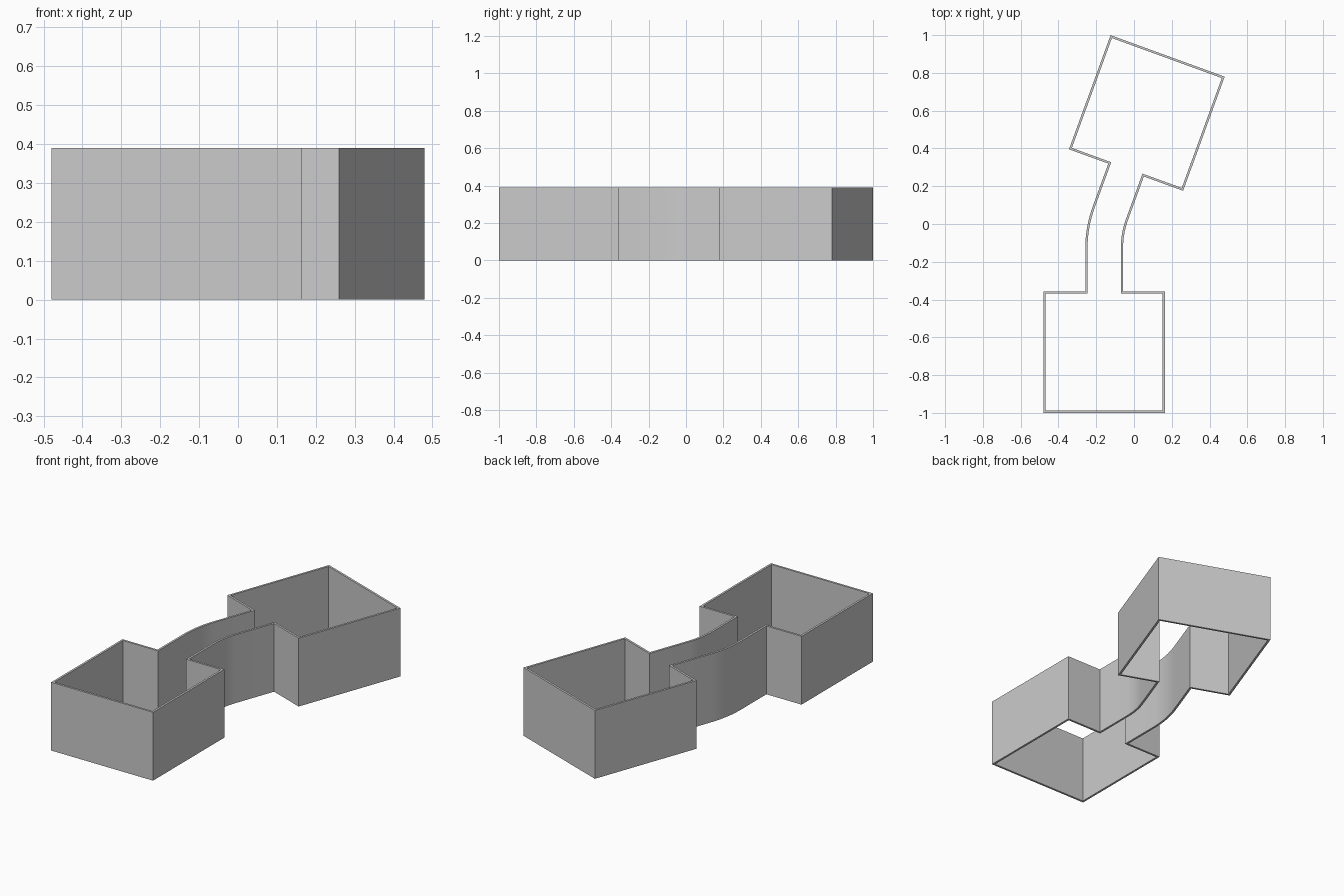
import bpy, bmesh
from math import sin, cos, tan, radians
from mathutils import Vector

if "Cube" in bpy.data.objects:
    bpy.data.objects.remove(bpy.data.objects["Cube"])

HEIGHT, WALL = 0.39, 0.012
ROOM, HALL = 0.3215, 0.1          # half widths
BEND, RADIUS, STEPS = radians(20), 0.55, 8
CORNER = Vector((-0.158, -0.033))  # where the two hall axes meet


def ahead(a):
    return Vector((sin(a), cos(a)))


def side(a):
    return Vector((cos(a), -sin(a)))


# Stations along the centre line: position, heading, half width
t = RADIUS * tan(BEND / 2)
start = CORNER - ahead(0) * t
pivot = start + side(0) * RADIUS
hall_a = Vector((CORNER.x, -1 + 2 * ROOM))
hall_b = CORNER + ahead(BEND) * 0.339
stations = [(Vector((CORNER.x, -1)), 0, ROOM), (hall_a, 0, ROOM), (hall_a, 0, HALL)]
for i in range(STEPS + 1):
    a = BEND * i / STEPS
    stations.append((pivot - side(a) * RADIUS, a, HALL))
stations += [(hall_b, BEND, HALL), (hall_b, BEND, ROOM),
             (hall_b + ahead(BEND) * 2 * ROOM, BEND, ROOM)]

# Closed counter-clockwise outline: right side up, left side back down
outer = [p + side(a) * w for p, a, w in stations]
outer += [p - side(a) * w for p, a, w in reversed(stations)]


def inset(points, d):
    result = []
    for i, p in enumerate(points):
        e1 = (p - points[i - 1]).normalized()
        e2 = (points[(i + 1) % len(points)] - p).normalized()
        n1, n2 = Vector((-e1.y, e1.x)), Vector((-e2.y, e2.x))
        result.append(p + (n1 + n2) * d / (1 + n1.dot(n2)))
    return result


# Walls: outer and inner faces plus top and bottom rims, open above and below
inner = inset(outer, WALL)
bm = bmesh.new()
rings = [[bm.verts.new((p.x, p.y, z)) for p in pts]
         for pts, z in ((outer, 0), (outer, HEIGHT), (inner, HEIGHT), (inner, 0))]
n = len(outer)
for k in range(4):
    lo, hi = rings[k], rings[(k + 1) % 4]
    for i in range(n):
        j = (i + 1) % n
        bm.faces.new((lo[i], lo[j], hi[j], hi[i]))
bmesh.ops.recalc_face_normals(bm, faces=bm.faces)
mesh = bpy.data.meshes.new("room_walls")
bm.to_mesh(mesh)
bm.free()
walls = bpy.data.objects.new("room_walls", mesh)
bpy.context.collection.objects.link(walls)
bpy.context.view_layer.objects.active = walls
walls.select_set(True)
bpy.ops.object.shade_smooth_by_angle(angle=radians(30))
